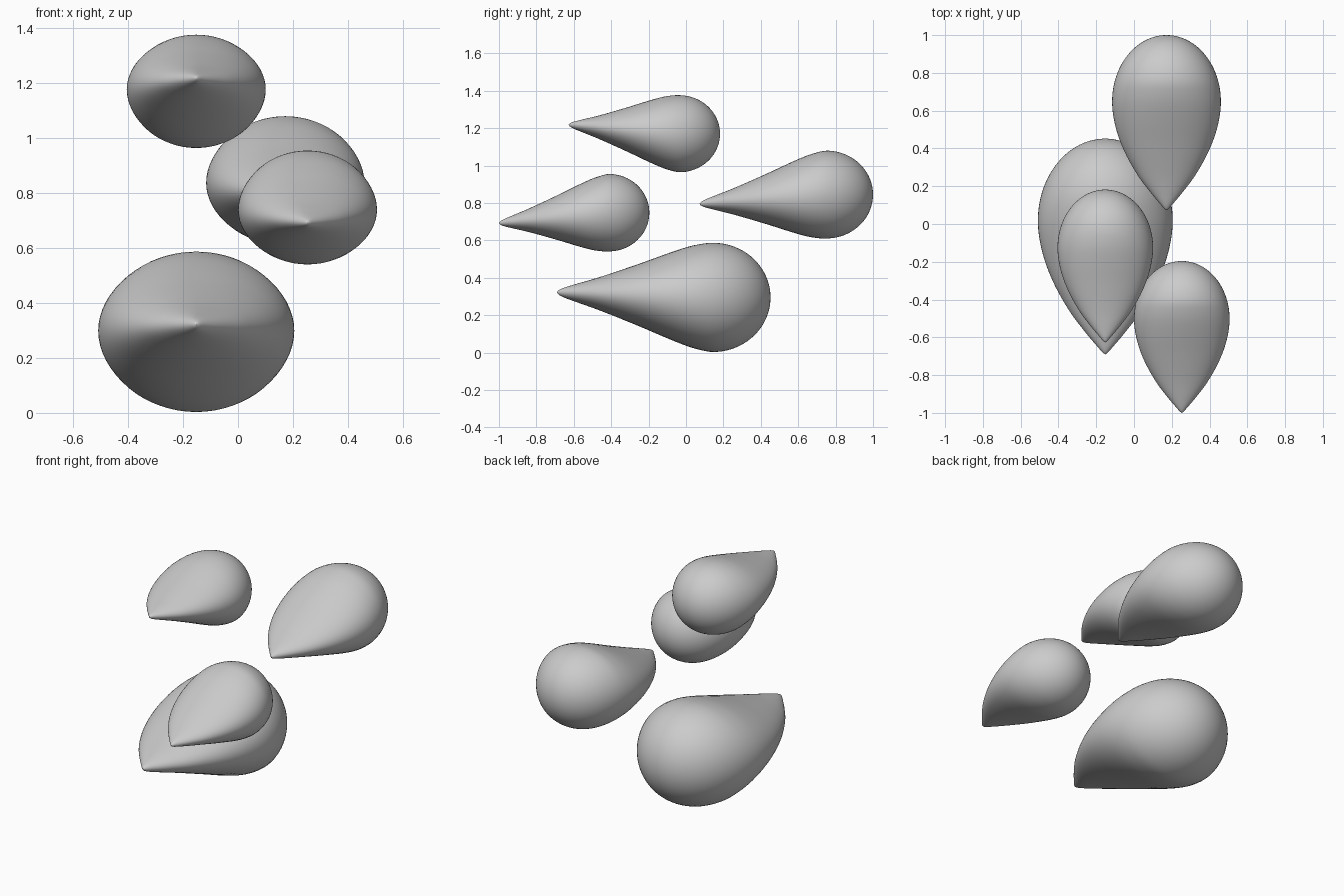
import bpy, bmesh, math

if "Cube" in bpy.data.objects:
    bpy.data.objects.remove(bpy.data.objects["Cube"])

# Half-width (seen from above) and half-height (seen from the side) from tip to belly
WIDE = [(0, 0), (.006, .03), (.03, .10), (.1, .29), (.2, .53), (.34, .78), (.48, .94), (.62, 1)]
TALL = [(0, 0), (.006, .035), (.03, .085), (.094, .17), (.2, .305), (.387, .575),
        (.5, .75), (.6, .895), (.66, .96), (.73, 1)]


def profile(points, t):
    """Smooth curve through the points, then an elliptical round end."""
    peak = points[-1][0]
    if t >= peak:
        return math.sqrt(max(0, 1 - ((t - peak) / (1 - peak)) ** 2))
    n = len(points)

    def slope(k):
        if k == n - 1:
            return 0
        a, b = points[max(k - 1, 0)], points[k + 1]
        return (b[1] - a[1]) / (b[0] - a[0])
    i = max(k for k in range(n - 1) if points[k][0] <= t)
    (x0, y0), (x1, y1) = points[i], points[i + 1]
    d = x1 - x0
    u = (t - x0) / d
    return ((2*u**3 - 3*u**2 + 1) * y0 + (u**3 - 2*u**2 + u) * d * slope(i)
            + (3*u**2 - 2*u**3) * y1 + (u**3 - u**2) * d * slope(i + 1))


def drop(name, x, y0, y1, z, tip_z, half_w, half_h, rings=56, sides=64):
    """Teardrop along y with its tip at y0; the centre line slopes from tip_z to z."""
    bm = bmesh.new()
    loops = []
    for r in range(rings + 1):
        t = (1 - math.cos(math.pi * r / rings)) / 2
        w, h = half_w * profile(WIDE, t), half_h * profile(TALL, t)
        y = y0 + (y1 - y0) * t
        zc = tip_z + (z - tip_z) * min(1, t / .73)
        if r in (0, rings):
            loops.append([bm.verts.new((x, y, zc))] * sides)
        else:
            loops.append([bm.verts.new((x + w * math.cos(a), y, zc + h * math.sin(a)))
                          for a in (2 * math.pi * s / sides for s in range(sides))])
    for a, b in zip(loops, loops[1:]):
        for s in range(sides):
            q = (s + 1) % sides
            bm.faces.new(list(dict.fromkeys((a[s], a[q], b[q], b[s]))))
    bmesh.ops.recalc_face_normals(bm, faces=bm.faces)
    for f in bm.faces:
        f.smooth = True
    mesh = bpy.data.meshes.new(name)
    bm.to_mesh(mesh)
    bm.free()
    bpy.context.collection.objects.link(bpy.data.objects.new(name, mesh))


# Four floating drops
drop("large_lower_drop", -.152, -.69, .452, .295, .322, .357, .292)
drop("upper_drop", -.152, -.627, .182, 1.17, 1.218, .253, .206)
drop("rear_drop", .172, .073, 1.0, .845, .795, .288, .235)
drop("front_drop", .253, -1.0, -.196, .748, .692, .253, .207)
